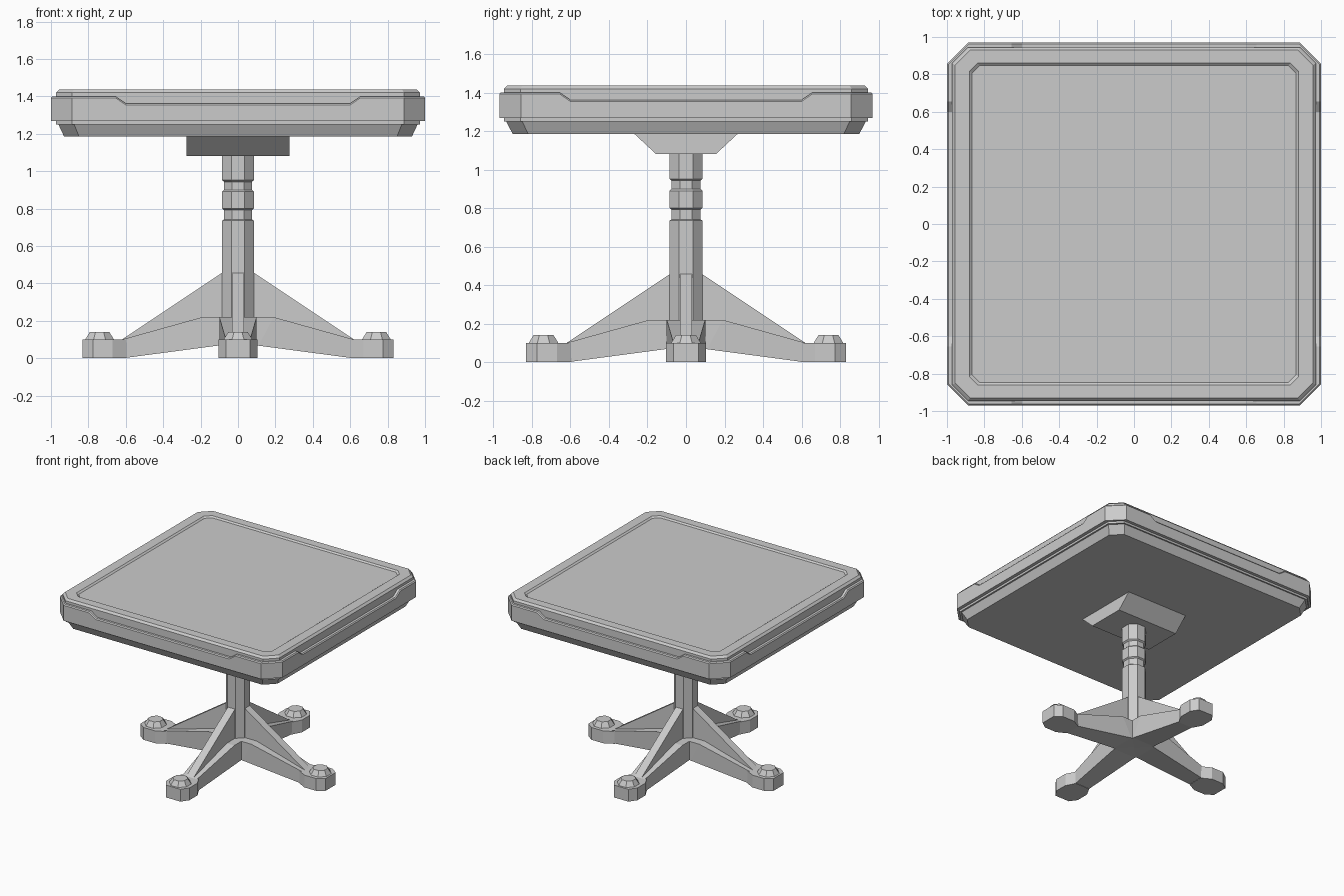
import bpy, bmesh, math
from mathutils import Matrix

cube = bpy.data.objects.get("Cube")
if cube:
    bpy.data.objects.remove(cube, do_unlink=True)

grey = bpy.data.materials.new("plain grey")
grey.use_nodes = True
grey.diffuse_color = (0.6, 0.6, 0.6, 1)
grey.node_tree.nodes["Principled BSDF"].inputs["Base Color"].default_value = (0.6, 0.6, 0.6, 1)


def loft(name, rings, closed=False, turn=0):
    """Skin equal-length rings of points; cap the ends unless closed."""
    bm = bmesh.new()
    loops = [[bm.verts.new(p) for p in ring] for ring in rings]
    n = len(loops[0])
    pairs = list(zip(loops, loops[1:]))
    if closed:
        pairs.append((loops[-1], loops[0]))
    else:
        bm.faces.new(loops[0])
        bm.faces.new(loops[-1])
    for a, b in pairs:
        for i in range(n):
            j = (i + 1) % n
            bm.faces.new((a[i], a[j], b[j], b[i]))
    bmesh.ops.recalc_face_normals(bm, faces=bm.faces)
    bm.transform(Matrix.Rotation(turn, 4, "Z"))
    mesh = bpy.data.meshes.new(name)
    bm.to_mesh(mesh)
    bm.free()
    mesh.materials.append(grey)
    obj = bpy.data.objects.new(name, mesh)
    bpy.context.collection.objects.link(obj)
    return obj


def chamfered(hx, hy, c, z):
    """Rectangle with cut corners."""
    half = [(hx, -hy + c), (hx, hy - c), (hx - c, hy), (-hx + c, hy)]
    return [(x, y, z) for x, y in half] + [(-x, -y, z) for x, y in half[:2]] + \
           [(-x, -y, z) for x, y in half[2:]]


def octagon(cx, r, z):
    """Octagon with flats facing the axes, r measured to the flats."""
    R = r / math.cos(math.pi / 8)
    return [(cx + R * math.cos(math.pi * (k + 0.5) / 4),
             R * math.sin(math.pi * (k + 0.5) / 4), z) for k in range(8)]


# Table board with bevelled rim and shallow recessed panel
loft("table_board", [chamfered(*r) for r in (
    (0.973, 0.945, 0.085, 1.25), (0.973, 0.945, 0.085, 1.42),
    (0.957, 0.93, 0.08, 1.436), (0.88, 0.86, 0.045, 1.436),
    (0.866, 0.847, 0.04, 1.425))])

# Tapered underside
loft("table_underside", [chamfered(0.93, 0.90, 0.08, 1.185),
                         chamfered(0.968, 0.943, 0.085, 1.267)])


# Edge rail with a lowered middle on each side
def rail_ring(hx, hy, c, z=None, drop=0):
    corners = chamfered(hx, hy, c, 0)
    pts = []
    for i, (x, y, _) in enumerate(corners):
        high = 1.40 - drop if z is None else z
        low = 1.362 - drop if z is None else z
        pts.append((x, y, high))
        if i % 2 == 0:
            nx, ny, _ = corners[i + 1]
            for s, h in ((-0.655, high), (-0.6, low), (0.6, low), (0.655, high)):
                if abs(nx - x) < 1e-6:
                    pts.append((x, math.copysign(s, s * (ny - y)), h))
                else:
                    pts.append((math.copysign(s, s * (nx - x)), y, h))
    return pts


loft("edge_rail", [rail_ring(0.96, 0.932, 0.08, 1.267), rail_ring(1.0, 0.97, 0.113, 1.267),
                   rail_ring(1.0, 0.97, 0.113, drop=0.008), rail_ring(0.993, 0.963, 0.11),
                   rail_ring(0.96, 0.932, 0.08)], closed=True)

# Wedge block joining column and top
loft("support_block", [chamfered(0.275, hy, 0, z)[::2] and
                       [(-0.275, -hy, z), (0.275, -hy, z), (0.275, hy, z), (-0.275, hy, z)]
                       for hy, z in ((0.155, 1.08), (0.273, 1.19))])

# Turned octagonal column
loft("column", [octagon(0, r, z) for r, z in (
    (0.085, 0.08), (0.085, 0.735), (0.075, 0.742), (0.075, 0.792), (0.085, 0.80),
    (0.085, 0.89), (0.075, 0.9), (0.075, 0.943), (0.085, 0.952), (0.085, 1.09))])

# Four legs, each with a bar, brace, foot and button
foot_side = [(0.595, 0.065), (0.67, 0.105), (0.775, 0.105), (0.832, 0.065)]
foot_plan = foot_side + [(x, -y) for x, y in reversed(foot_side)]
for k, side in enumerate(("left", "back", "right", "front")):
    a = k * math.pi / 2
    loft(side + "_leg", [[(x, -w, b), (x, w, b), (x2, w, t), (x2, -w, t)]
                         for x, x2, w, b, t in ((0, 0, 0.1, 0.07, 0.22),
                                                (0.11, 0.19, 0.1, 0.067, 0.22),
                                                (0.6, 0.62, 0.065, 0.002, 0.1))], turn=a)
    loft(side + "_brace", [[(x, y, z) for x, z in
                            ((0.06, 0.1), (0.62, 0.09), (0.62, 0.1), (0.08, 0.46), (0.06, 0.46))]
                           for y in (-0.032, 0.032)], turn=a)
    loft(side + "_foot", [[(x, y, z) for x, y in foot_plan] for z in (0, 0.1)], turn=a)
    loft(side + "_foot_button", [octagon(0.74, 0.078, 0.098), octagon(0.74, 0.052, 0.14)], turn=a)
